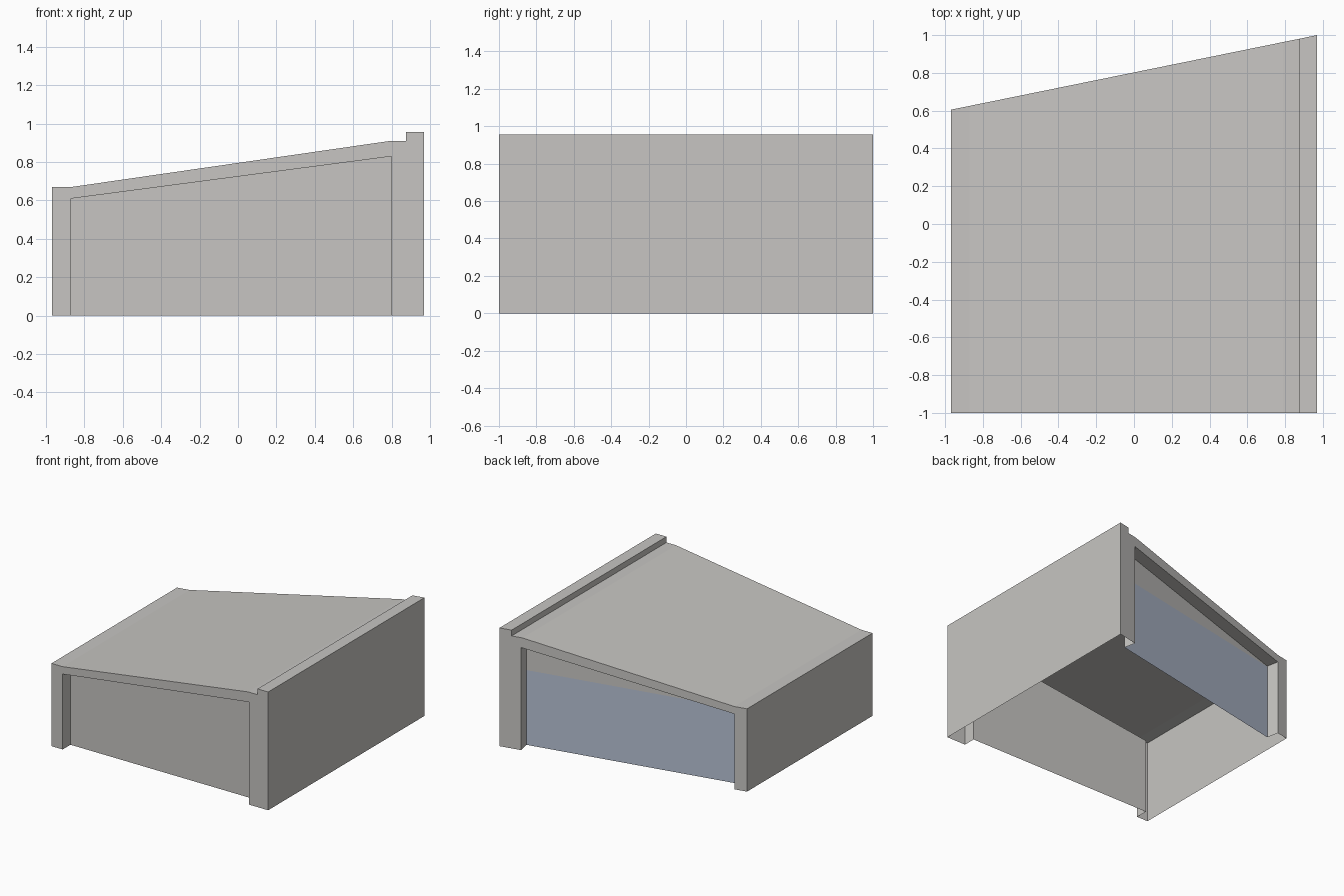
import bpy
import bmesh
from mathutils import Vector

cube = bpy.data.objects.get("Cube")
if cube:
    bpy.data.objects.remove(cube, do_unlink=True)


def make_material(name, colour):
    mat = bpy.data.materials.new(name)
    mat.use_nodes = True
    mat.diffuse_color = (*colour, 1)
    mat.node_tree.nodes["Principled BSDF"].inputs["Base Color"].default_value = (*colour, 1)
    return mat


CONCRETE = make_material("warm grey", (0.57, 0.56, 0.54))
GLASS = make_material("pale blue", (0.47, 0.53, 0.66))

# Cross-sections in x and z, running up the low side and down the high side
OUTER = [(-0.97, 0), (-0.97, 0.67), (-0.87, 0.67), (0.79, 0.91),
         (0.875, 0.91), (0.875, 0.957), (0.97, 0.957), (0.97, 0)]
OPENING = [(-0.87, 0), (-0.87, 0.61), (0.8, 0.83), (0.8, 0)]
RECESS = 0.1
SKEW = 0.395 / 1.94


def front_y(x):
    return -1.0


def back_y(x):
    return 1.0 - SKEW * (0.97 - x)


def on_end(profile, y_at):
    return [Vector((x, y_at(x), z)) for x, z in profile]


def strip(a, b):
    """Quads joining two open outlines."""
    return [(a[i], a[i + 1], b[i + 1], b[i]) for i in range(len(a) - 1)]


def add_part(name, polygons, flip=False, glass_below=None):
    bm = bmesh.new()
    for poly in polygons:
        bm.faces.new([bm.verts.new(p) for p in poly])
    bmesh.ops.remove_doubles(bm, verts=bm.verts, dist=0.0001)
    if flip:
        bmesh.ops.reverse_faces(bm, faces=bm.faces)
    if glass_below is not None:
        bmesh.ops.bisect_plane(bm, geom=bm.verts[:] + bm.edges[:] + bm.faces[:],
                               plane_co=(0, 0, glass_below), plane_no=(0, 0, 1))
        for face in bm.faces:
            if face.calc_center_median().z < glass_below:
                face.material_index = 1
    mesh = bpy.data.meshes.new(name)
    bm.to_mesh(mesh)
    bm.free()
    mesh.materials.append(CONCRETE)
    mesh.materials.append(GLASS)
    obj = bpy.data.objects.new(name, mesh)
    bpy.context.collection.objects.link(obj)
    return obj


# Open-bottomed shell of side walls, sloping roof and parapet
add_part("walls_and_roof", strip(on_end(OUTER, front_y), on_end(OUTER, back_y)))

# End frames with a recessed panel; the back end is skewed and glazed
inward_back = Vector((SKEW, -1, 0)).normalized()
for side, y_at, inward, is_front, glass in (
        ("front", front_y, Vector((0, 1, 0)), True, None),
        ("back", back_y, inward_back, False, 0.605)):
    rim = on_end(OPENING, y_at)
    inner = [p + inward * RECESS for p in rim]
    add_part(side + "_frame", [on_end(OUTER, y_at) + rim[::-1]], is_front)
    add_part(side + "_reveal", strip(rim, inner), is_front)
    add_part(side + "_panel", [inner], is_front, glass)
